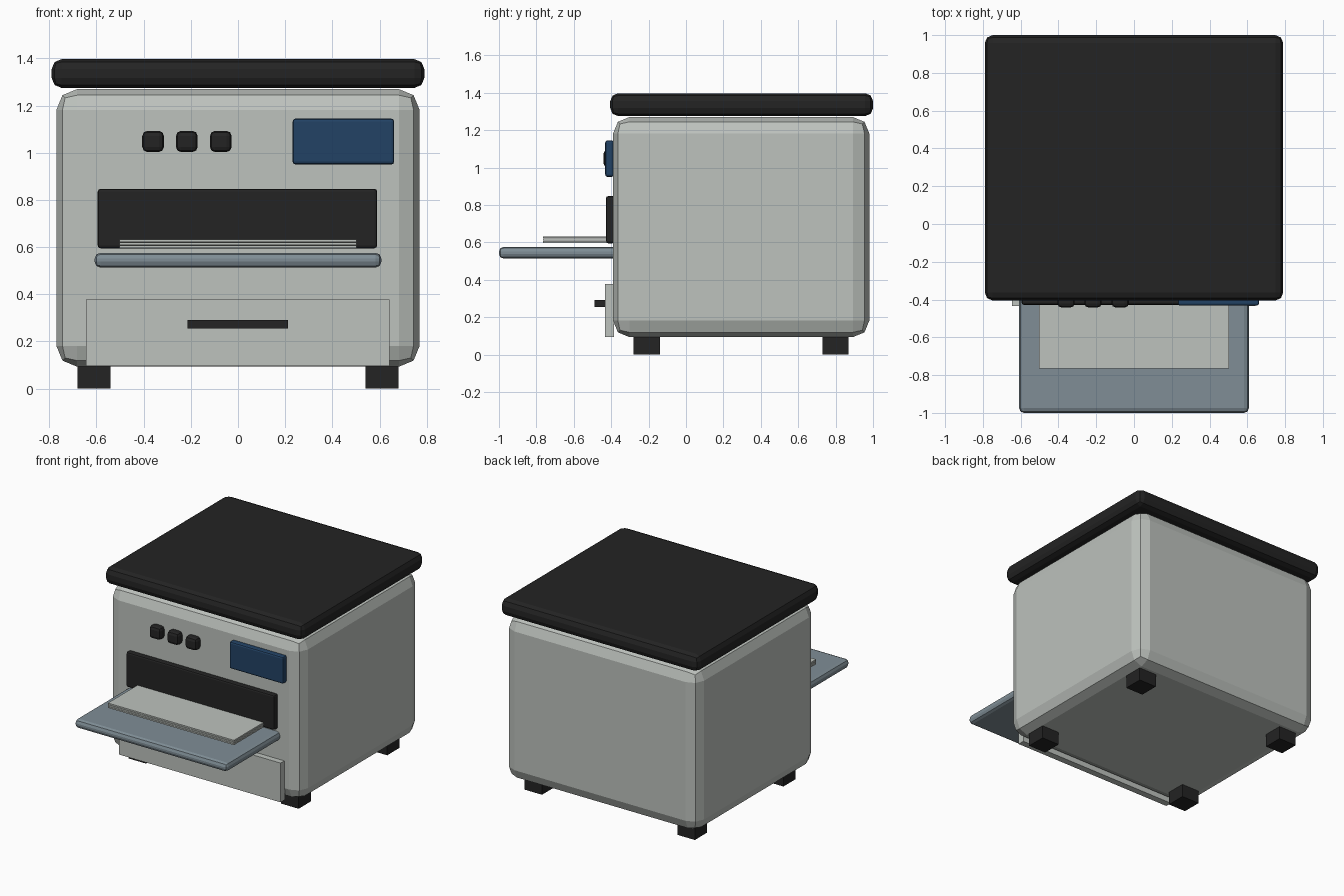
import bpy, bmesh

if "Cube" in bpy.data.objects:
    bpy.data.objects.remove(bpy.data.objects["Cube"])


def material(name, rgb):
    m = bpy.data.materials.new(name)
    m.diffuse_color = (*rgb, 1)
    m.use_nodes = True
    m.node_tree.nodes["Principled BSDF"].inputs["Base Color"].default_value = m.diffuse_color
    return m


GREY = material("light grey", (0.51, 0.54, 0.51))
BLACK = material("black", (0.017, 0.017, 0.017))
BLUE = material("dark blue", (0.016, 0.055, 0.13))
STEEL = material("blue grey", (0.215, 0.27, 0.305))


def box(name, mat, x, y, z, bevel=0, segments=2):
    """Box spanning the given (min, max) ranges, with optional rounded edges."""
    bm = bmesh.new()
    bmesh.ops.create_cube(bm, size=1)
    for v in bm.verts:
        v.co = [r[0] if c < 0 else r[1] for c, r in zip(v.co, (x, y, z))]
    if bevel:
        bmesh.ops.bevel(bm, geom=bm.edges[:], offset=bevel, segments=segments,
                        profile=0.5, affect='EDGES')
    me = bpy.data.meshes.new(name)
    bm.to_mesh(me)
    bm.free()
    me.materials.append(mat)
    ob = bpy.data.objects.new(name, me)
    bpy.context.collection.objects.link(ob)
    return ob


# Housing and lid
box("body", GREY, (-0.77, 0.77), (-0.39, 0.98), (0.093, 1.27), 0.088)
box("lid", BLACK, (-0.79, 0.79), (-0.405, 1.0), (1.275, 1.397), 0.042)

# Feet
for side, sx in (("left", -0.61), ("right", 0.61)):
    for end, cy in (("front", -0.21), ("back", 0.80)):
        box(f"{end}_{side}_foot", BLACK, (sx - 0.07, sx + 0.07),
            (cy - 0.07, cy + 0.07), (0, 0.11))

# Control panel
for i, cx in enumerate((-0.36, -0.217, -0.073)):
    box(f"button_{i + 1}", BLACK, (cx - 0.046, cx + 0.046),
        (-0.442, -0.37), (1.003, 1.093), 0.022)
box("display", BLUE, (0.232, 0.662), (-0.432, -0.385), (0.95, 1.145), 0.012)

# Output slot, tray and paper stack
box("output_slot", BLACK, (-0.595, 0.59), (-0.428, -0.38), (0.595, 0.847), 0.012)
box("output_tray", STEEL, (-0.608, 0.608), (-1.0, -0.3), (0.513, 0.576), 0.025)
for i in range(3):
    z = 0.597 + 0.0125 * i
    box(f"paper_sheet_{i + 1}", GREY, (-0.503, 0.503), (-0.765, -0.3), (z, z + 0.01))

# Paper drawer with handle
box("drawer", GREY, (-0.645, 0.643), (-0.433, -0.385), (0.095, 0.378))
box("drawer_handle", BLACK, (-0.215, 0.213), (-0.49, -0.42), (0.255, 0.292))
